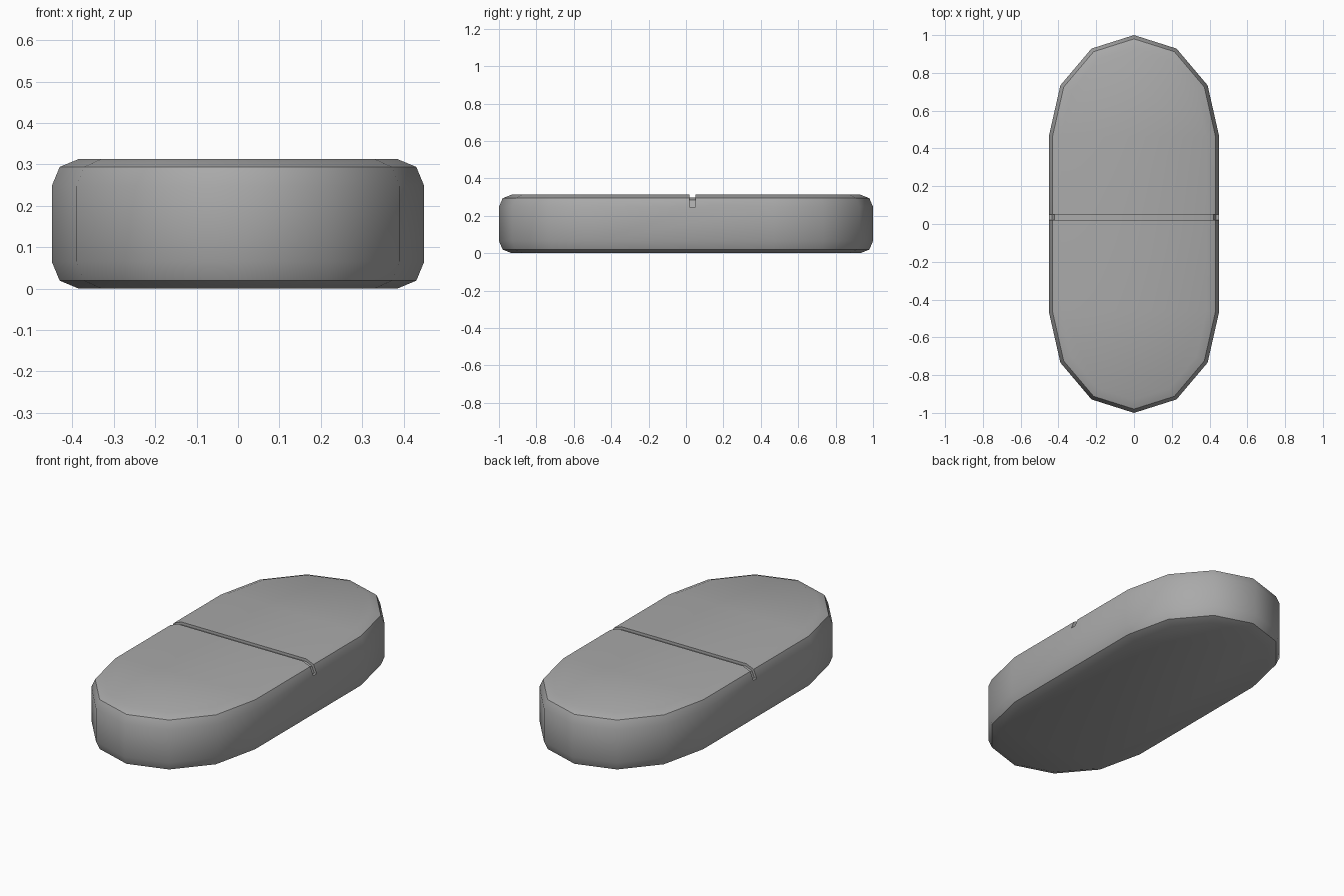
import bpy, bmesh
from math import sin, cos, pi

cube = bpy.data.objects.get("Cube")
if cube:
    bpy.data.objects.remove(cube, do_unlink=True)

HEIGHT = 0.313
HALF_WIDTH = 0.45
STRAIGHT = 0.468          # half length of the straight sides
END_DEPTH = 0.532         # depth of each rounded end
ROUND = 0.065             # edge rounding
GROOVE = 0.015            # groove depth

grey = bpy.data.materials.new("plain_grey")
grey.use_nodes = True
grey.diffuse_color = (0.4, 0.4, 0.4, 1)
grey.node_tree.nodes["Principled BSDF"].inputs["Base Color"].default_value = (0.4, 0.4, 0.4, 1)


def prism(name, points, direction):
    """Extrude a closed outline into a solid."""
    bm = bmesh.new()
    face = bm.faces.new([bm.verts.new(p) for p in points])
    top = bmesh.ops.extrude_face_region(bm, geom=[face])["geom"]
    bmesh.ops.translate(bm, vec=direction, verts=[v for v in top if isinstance(v, bmesh.types.BMVert)])
    bmesh.ops.recalc_face_normals(bm, faces=bm.faces)
    mesh = bpy.data.meshes.new(name)
    bm.to_mesh(mesh)
    bm.free()
    mesh.materials.append(grey)
    obj = bpy.data.objects.new(name, mesh)
    bpy.context.collection.objects.link(obj)
    return obj


# Oblong body: two six-sided half ellipses joined by straight sides
outline = []
for side in (1, -1):
    for i in range(7):
        a = i * pi / 6
        outline.append((side * HALF_WIDTH * cos(a), side * (STRAIGHT + END_DEPTH * sin(a)), 0))
body = prism("tablet_body", outline, (0, 0, HEIGHT))

# Rounded top and bottom rims
rim = body.modifiers.new("rounded_rims", "BEVEL")
rim.width = ROUND
rim.segments = 2
rim.limit_method = 'ANGLE'
rim.angle_limit = pi / 3

# Groove cutter: an arch that follows the rounded top and its shoulders
cx, cz, r = HALF_WIDTH - ROUND, HEIGHT - ROUND, ROUND - GROOVE
arch = [(cx + r * cos(a), cz + r * sin(a)) for a in (0, pi / 4, pi / 2)]
arch += [(-x, z) for x, z in reversed(arch)]
arch += [(-0.6, cz), (-0.6, 0.5), (0.6, 0.5), (0.6, cz)]
cutter = prism("groove_cutter", [(x, 0.02, z) for x, z in arch], (0, 0.03, 0))
cutter.hide_render = True

cut = body.modifiers.new("score_line", "BOOLEAN")
cut.operation = 'DIFFERENCE'
cut.solver = 'EXACT'
cut.object = cutter

# Bake the modifiers, then smooth the gentle edges
bpy.context.view_layer.update()
baked = bpy.data.meshes.new_from_object(body.evaluated_get(bpy.context.evaluated_depsgraph_get()))
body.modifiers.clear()
body.data = baked
bpy.data.objects.remove(cutter, do_unlink=True)

bpy.ops.object.select_all(action='DESELECT')
body.select_set(True)
bpy.context.view_layer.objects.active = body
bpy.ops.object.shade_smooth_by_angle(angle=0.7)
